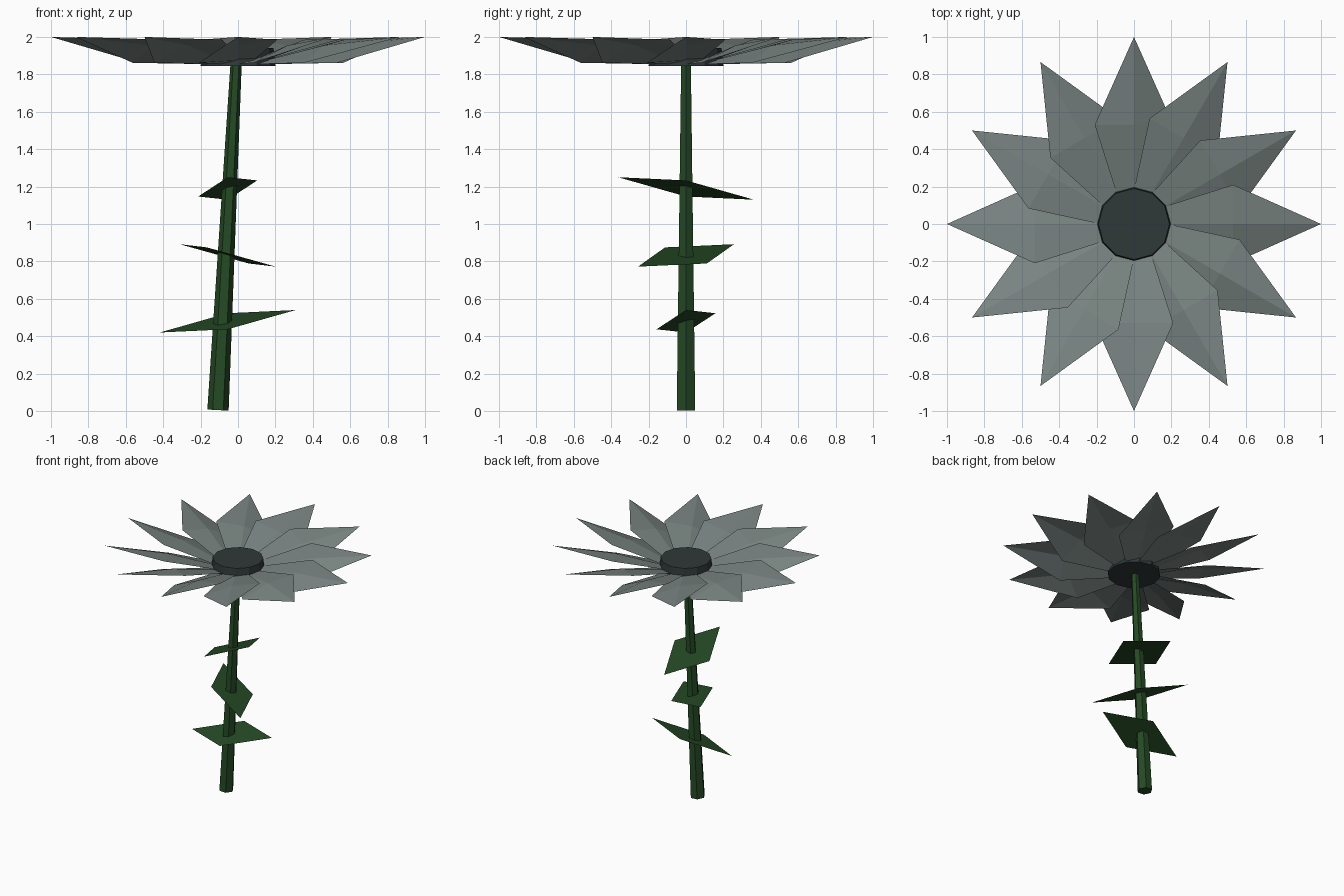
import bpy, math
from mathutils import Vector

if "Cube" in bpy.data.objects:
    bpy.data.objects.remove(bpy.data.objects["Cube"])


def material(name, rgb):
    m = bpy.data.materials.new(name)
    m.diffuse_color = (*rgb, 1)
    m.use_nodes = True
    m.node_tree.nodes["Principled BSDF"].inputs["Base Color"].default_value = m.diffuse_color
    return m


PETAL = material("grey petal", (0.19, 0.23, 0.22))
DISC = material("dark centre", (0.030, 0.040, 0.040))
GREEN = material("leaf green", (0.018, 0.066, 0.018))


def add_mesh(name, verts, faces, mat):
    me = bpy.data.meshes.new(name)
    me.from_pydata(verts, [], faces)
    me.materials.append(mat)
    ob = bpy.data.objects.new(name, me)
    bpy.context.collection.objects.link(ob)
    return ob


# stem: tapered, leaning hexagonal rod
foot, head = Vector((-0.107, 0, 0.005)), Vector((-0.01, 0, 1.86))
axis = head - foot
bpy.ops.mesh.primitive_cone_add(vertices=6, radius1=0.057, radius2=0.03,
                                depth=axis.length, location=(0, 0, 0))
stem = bpy.context.object
stem.name = "stem"
for v in stem.data.vertices:          # put hexagon corners on the x axis
    v.co.x, v.co.y = v.co.y, -v.co.x
stem.location = (foot + head) / 2
stem.rotation_euler = (0, math.atan2(axis.x, axis.z), 0)
stem.data.materials.append(GREEN)

# flower centre: low twelve-sided disc
bpy.ops.mesh.primitive_cone_add(vertices=12, radius1=0.2, radius2=0.19,
                                depth=0.095, location=(0, 0, 1.8925),
                                end_fill_type='TRIFAN')
disc = bpy.context.object
disc.name = "flower_centre"
disc.data.materials.append(DISC)

# petals: twelve twisted, pointed blades
petal_verts = [(0.17, 0.095, 1.885), (0.17, 0, 1.875), (0.17, -0.095, 1.855),
               (0.53, 0.21, 1.985), (0.53, 0, 1.955), (0.53, -0.21, 1.862),
               (1, 0, 2)]
petal_faces = [(0, 1, 4, 3), (1, 2, 5, 4), (3, 4, 6), (4, 5, 6)]
# wind the blades upward
petal_faces = [tuple(reversed(f)) if f[0] < 0 else f for f in petal_faces]
for i in range(12):
    p = add_mesh(f"petal_{i + 1}", petal_verts, petal_faces, PETAL)
    p.rotation_euler.z = i * math.pi / 6

# leaves: three tilted diamonds pierced by the stem, each turned 135 degrees
for i, z in enumerate((0.48, 0.832, 1.19)):
    leaf = add_mesh(f"leaf_{i + 1}",
                    [(0.363, 0, 0.06), (0, 0.158, 0.043),
                     (-0.363, 0, -0.06), (0, -0.158, -0.043)],
                    [(0, 1, 2, 3)], GREEN)
    leaf.location = (-0.055, 0, z)
    leaf.rotation_euler.z = math.radians(135 * i)
